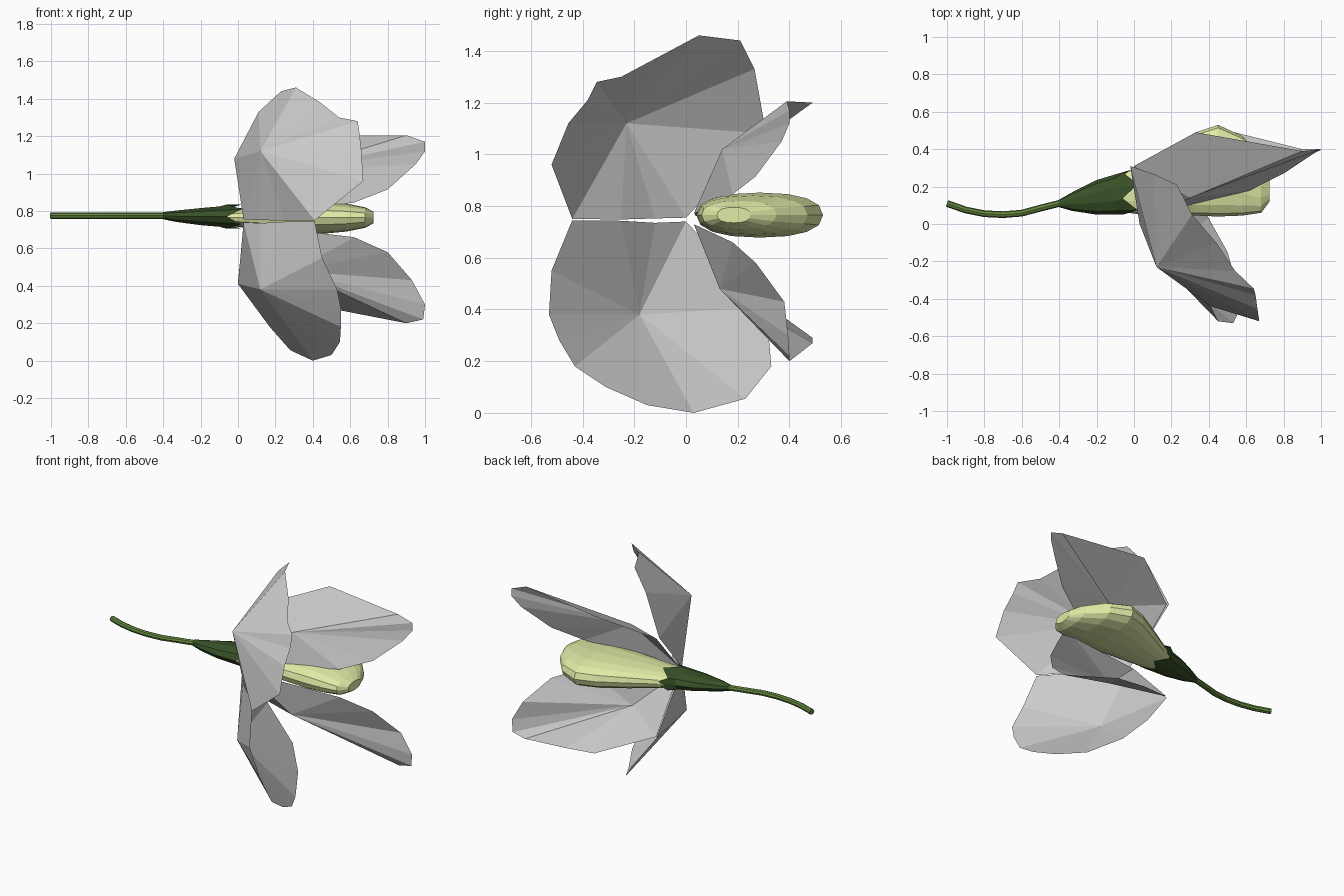
import bpy, bmesh, math
from mathutils import Vector


def material(name, rgb):
    m = bpy.data.materials.new(name)
    m.diffuse_color = (*rgb, 1)
    return m


def finish(name, bm, mat=None):
    bmesh.ops.recalc_face_normals(bm, faces=bm.faces)
    me = bpy.data.meshes.new(name)
    bm.to_mesh(me)
    bm.free()
    if mat:
        me.materials.append(mat)
    ob = bpy.data.objects.new(name, me)
    bpy.context.collection.objects.link(ob)
    return ob


def petal(name, hub, rim):
    """Thin faceted petal: a fan of triangles around a raised hub."""
    bm = bmesh.new()
    h = bm.verts.new(hub)
    ring = [bm.verts.new(p) for p in rim]
    for a, b in zip(ring, ring[1:] + ring[:1]):
        bm.faces.new((h, a, b))
    return finish(name, bm)


def loft(name, sections, sides, mat, cap_end=True, teeth=0.0, power=1.0):
    """Skin of ellipses along x; each section is (x, y_low, y_high, z_mid, half_height)."""
    bm = bmesh.new()
    rings = []
    for k, (x, y0, y1, z, rz) in enumerate(sections):
        ring = []
        for i in range(sides):
            a = 2 * math.pi * i / sides
            c, s = math.cos(a), math.sin(a)
            dx = 0
            if teeth and k == len(sections) - 1:
                dx = teeth if i % 2 == 0 else -teeth
            ring.append(bm.verts.new((
                x + dx,
                (y0 + y1) / 2 + (y1 - y0) / 2 * math.copysign(abs(c) ** power, c),
                z + rz * math.copysign(abs(s) ** power, s))))
        rings.append(ring)
    for r, q in zip(rings, rings[1:]):
        for i in range(sides):
            j = (i + 1) % sides
            bm.faces.new((r[i], r[j], q[j], q[i]))
    bm.faces.new(rings[0])
    if cap_end:
        bm.faces.new(rings[-1])
    return finish(name, bm, mat)


stem_green = material("stem_green", (0.13, 0.25, 0.05))
calyx_green = material("calyx_green", (0.04, 0.08, 0.02))
keel_yellow = material("keel_yellow", (0.75, 0.82, 0.38))

# Large back petals
petal("upper_banner", (0.12, -0.23, 1.12), [
    (0.03, 0.0, 0.755), (-0.02, 0.31, 1.08), (0.11, 0.265, 1.33), (0.23, 0.21, 1.44),
    (0.31, 0.05, 1.46), (0.44, -0.10, 1.38), (0.54, -0.25, 1.30), (0.64, -0.345, 1.28),
    (0.65, -0.38, 1.21), (0.66, -0.455, 1.12), (0.67, -0.52, 0.96), (0.41, -0.44, 0.75),
    (0.25, -0.25, 0.748), (0.12, -0.12, 0.752)])
petal("lower_banner", (0.12, -0.18, 0.38), [
    (0.03, 0.0, 0.74), (0.0, 0.31, 0.41), (0.17, 0.33, 0.18), (0.28, 0.23, 0.055),
    (0.40, 0.03, 0.0), (0.50, -0.15, 0.03), (0.545, -0.31, 0.10), (0.55, -0.43, 0.18),
    (0.55, -0.49, 0.28), (0.53, -0.53, 0.38), (0.45, -0.52, 0.55), (0.41, -0.44, 0.745),
    (0.25, -0.25, 0.743), (0.12, -0.12, 0.735)])

# Side wings
petal("upper_wing", (0.30, 0.14, 1.02), [
    (0.03, 0.03, 0.77), (0.62, 0.18, 0.845), (0.80, 0.27, 0.915), (0.95, 0.37, 1.05),
    (1.0, 0.40, 1.12), (1.0, 0.40, 1.17), (0.90, 0.39, 1.205), (0.33, 0.49, 1.20),
    (0.0, 0.31, 1.07)])
petal("lower_wing", (0.30, 0.13, 0.48), [
    (0.03, 0.03, 0.73), (0.62, 0.18, 0.66), (0.80, 0.27, 0.58), (0.93, 0.38, 0.43),
    (1.0, 0.395, 0.30), (0.99, 0.40, 0.22), (0.90, 0.40, 0.20), (0.54, 0.49, 0.27),
    (0.33, 0.49, 0.29), (0.0, 0.31, 0.42)])

# Closed keel in the middle
loft("keel", [
    (-0.08, 0.07, 0.25, 0.765, 0.035), (0.0, 0.055, 0.30, 0.765, 0.05),
    (0.17, 0.05, 0.40, 0.765, 0.07), (0.33, 0.045, 0.49, 0.765, 0.083),
    (0.45, 0.04, 0.53, 0.765, 0.087), (0.58, 0.045, 0.47, 0.765, 0.075),
    (0.68, 0.06, 0.35, 0.765, 0.055), (0.725, 0.12, 0.25, 0.765, 0.03)],
    16, keel_yellow, power=0.85)

# Toothed calyx cup
loft("calyx", [
    (-0.40, 0.09, 0.13, 0.775, 0.02), (-0.33, 0.07, 0.17, 0.772, 0.032),
    (-0.20, 0.05, 0.235, 0.77, 0.048), (-0.10, 0.05, 0.265, 0.77, 0.057),
    (-0.02, 0.05, 0.30, 0.77, 0.068)], 10, calyx_green, cap_end=False, teeth=0.04)

# Curved stem swept along a path
path = [(-1.0, 0.11), (-0.90, 0.075), (-0.80, 0.055), (-0.70, 0.05),
        (-0.60, 0.058), (-0.50, 0.085), (-0.38, 0.115)]
bm = bmesh.new()
rings = []
for k, (x, y) in enumerate(path):
    a, b = path[max(k - 1, 0)], path[min(k + 1, len(path) - 1)]
    t = Vector((b[0] - a[0], b[1] - a[1], 0)).normalized()
    n = Vector((-t.y, t.x, 0))
    rings.append([bm.verts.new(Vector((x, y, 0.775)) + 0.018 * (
        n * math.cos(i * math.pi / 4) + Vector((0, 0, math.sin(i * math.pi / 4)))))
        for i in range(8)])
for r, q in zip(rings, rings[1:]):
    for i in range(8):
        bm.faces.new((r[i], r[(i + 1) % 8], q[(i + 1) % 8], q[i]))
bm.faces.new(rings[0])
bm.faces.new(rings[-1])
finish("stem", bm, stem_green)
